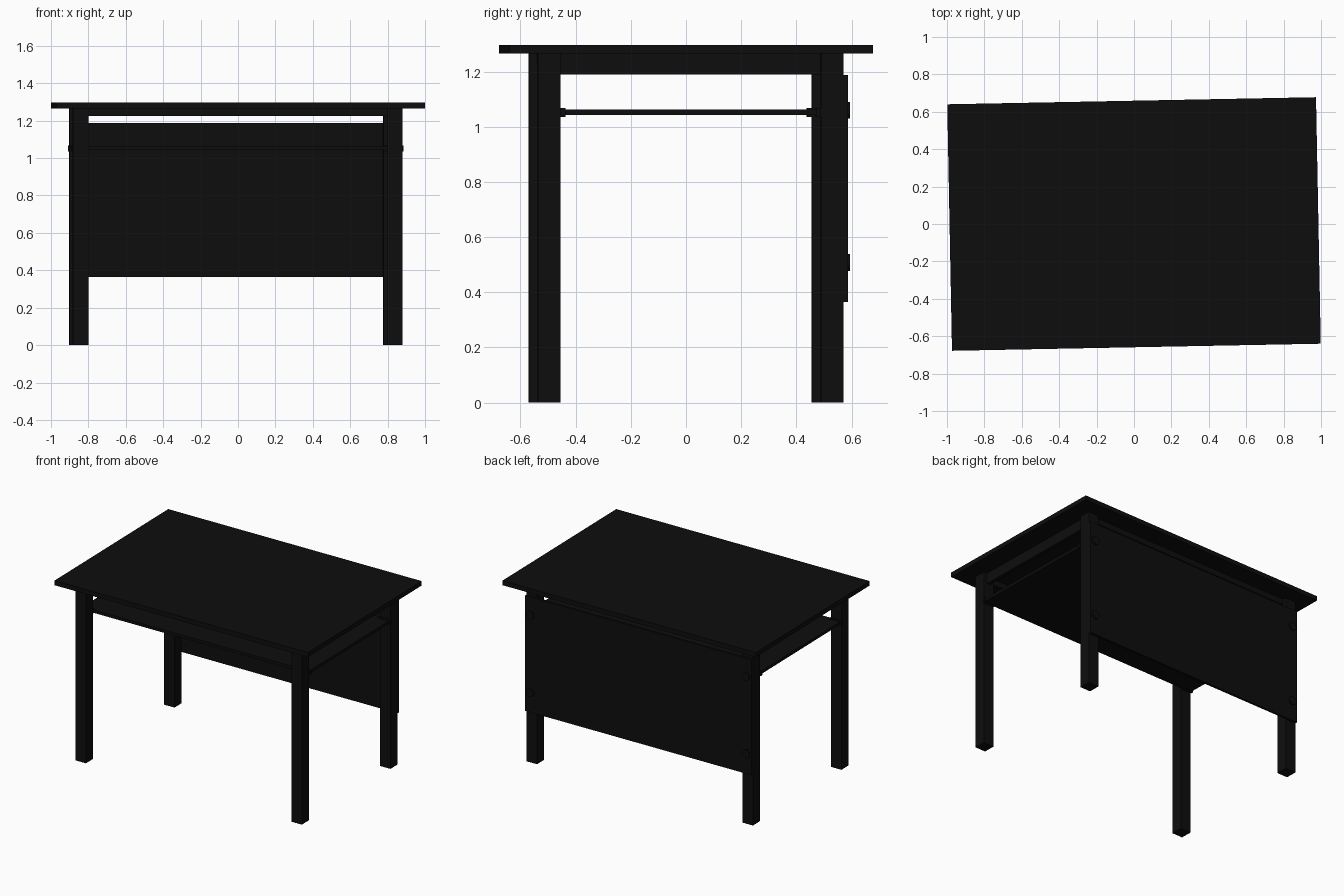
import bpy
import math
from mathutils import Matrix

cube = bpy.data.objects.get("Cube")
if cube:
    bpy.data.objects.remove(cube, do_unlink=True)

black = bpy.data.materials.new("near_black")
black.use_nodes = True
color = (0.004, 0.004, 0.004, 1)
black.diffuse_color = color
black.node_tree.nodes["Principled BSDF"].inputs["Base Color"].default_value = color

# The whole table stands at a slight turn, with the frame a little off centre
TURN = Matrix.Rotation(math.radians(1.1), 4, "Z")
FRAME = Matrix.Translation((-0.012, 0, 0)) @ TURN

HALF_W, HALF_D, LEG = 0.881, 0.554, 0.082
TOP_Z, UNDER_Z = 1.297, 1.265


def finish(name, matrix):
    obj = bpy.context.object
    obj.name = name
    obj.data.name = name
    obj.data.transform(matrix)
    obj.data.materials.append(black)
    return obj


def box(name, x, y, z, frame=FRAME):
    """Box spanning the given (low, high) range on each axis."""
    spans = (x, y, z)
    bpy.ops.mesh.primitive_cube_add(size=1)
    centre = Matrix.Translation([(a + b) / 2 for a, b in spans])
    size = Matrix.Diagonal([abs(b - a) for a, b in spans] + [1])
    return finish(name, frame @ centre @ size)


def disc(name, x, y, z, radius, depth):
    """Flat round cap facing the back."""
    bpy.ops.mesh.primitive_cylinder_add(vertices=16, radius=radius, depth=depth)
    place = Matrix.Translation((x, y, z)) @ Matrix.Rotation(math.pi / 2, 4, "X")
    obj = finish(name, FRAME @ place)
    bpy.ops.object.shade_smooth_by_angle()
    return obj


# Tabletop
box("tabletop", (-0.986, 0.986), (-0.659, 0.659), (UNDER_Z, TOP_Z), TURN)

in_x, in_y = HALF_W - LEG, HALF_D - LEG
for sx, side in ((1, "left"), (-1, "right")):
    # Side rail under the top
    box(f"{side}_rail", (sx * (in_x + 0.03), sx * (in_x + 0.055)),
        (-in_y, in_y), (1.19, UNDER_Z))
    for sy, end in ((-1, "front"), (1, "back")):
        # Legs and the lugs that carry the shelf
        box(f"{end}_{side}_leg", (sx * in_x, sx * HALF_W),
            (sy * in_y, sy * HALF_D), (0, UNDER_Z))
        box(f"{end}_{side}_shelf_lug", (sx * in_x, sx * (HALF_W + 0.008)),
            (sy * in_y, sy * (in_y - 0.018)), (1.036, 1.068))
    # Round caps fixing the back panel
    for z, level in ((1.06, "upper"), (0.508, "lower")):
        disc(f"{level}_{side}_panel_cap", sx * 0.84, HALF_D + 0.019, z, 0.03, 0.01)

# Shallow front and back rails
for sy, end in ((-1, "front"), (1, "back")):
    box(f"{end}_rail", (-in_x, in_x),
        (sy * (in_y + 0.03), sy * (in_y + 0.055)), (1.225, UNDER_Z))

# Shelf below the top and modesty panel behind the legs
box("shelf", (-HALF_W, HALF_W), (-in_y, in_y), (1.042, 1.062))
box("back_panel", (-HALF_W, HALF_W), (HALF_D, HALF_D + 0.016), (0.365, 1.187))
